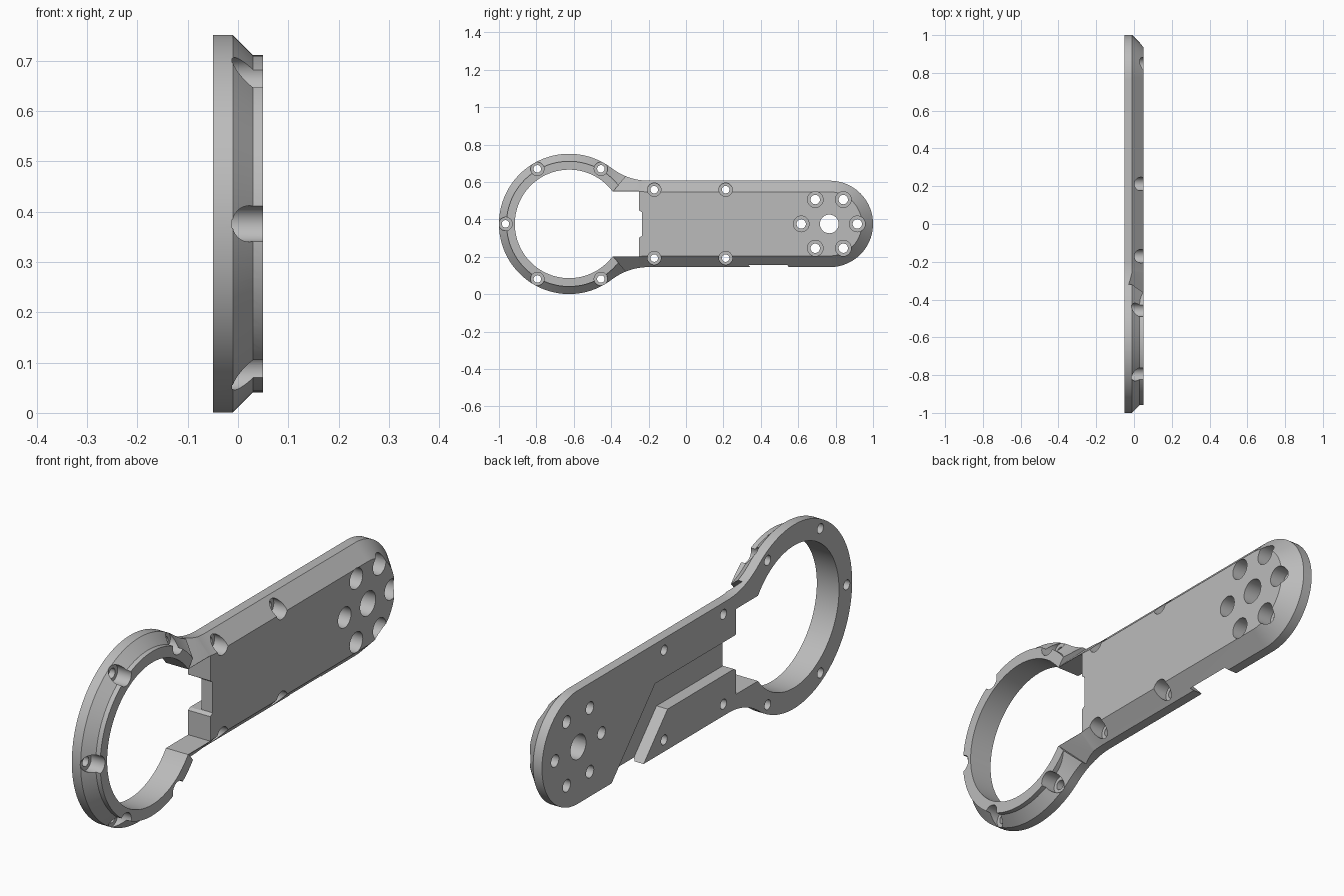
import bpy, bmesh
from math import sin, cos, asin, atan2, radians, degrees, hypot

cube = bpy.data.objects.get("Cube")
if cube:
    bpy.data.objects.remove(cube, do_unlink=True)

MID = 0.376               # height of the long axis
RING_Y, RING_R = -0.625, 0.375
ARM_H = 0.231             # half height of the arm
NECK_Y, NECK_R = -0.2, 0.324
BACK, FRONT = -0.05, 0.05

grey = bpy.data.materials.new("plain grey")
grey.use_nodes = True
colour = (0.5, 0.5, 0.5, 1)
grey.diffuse_color = colour
grey.node_tree.nodes["Principled BSDF"].inputs["Base Color"].default_value = colour


def arc(y, z, r, a0, a1, n):
    angles = [radians(a0 + (a1 - a0) * i / n) for i in range(n + 1)]
    return [(y + r * cos(a), z + r * sin(a)) for a in angles]


def circle(y, z, r, n=32):
    return arc(y, z, r, 0, 360, n)[:-1]


def finish(name, bm):
    bmesh.ops.recalc_face_normals(bm, faces=bm.faces)
    mesh = bpy.data.meshes.new(name)
    bm.to_mesh(mesh)
    bm.free()
    mesh.materials.append(grey)
    obj = bpy.data.objects.new(name, mesh)
    bpy.context.collection.objects.link(obj)
    return obj


def loft(name, sections):
    """Solid through (x, outline) sections with matching point counts."""
    bm = bmesh.new()
    loops = [[bm.verts.new((x, y, z)) for y, z in pts] for x, pts in sections]
    for a, b in zip(loops, loops[1:]):
        for i in range(len(a)):
            bm.faces.new((a[i - 1], a[i], b[i], b[i - 1]))
    bm.faces.new(loops[0])
    bm.faces.new(loops[-1])
    return finish(name, bm)


def combine(target, tool, operation="DIFFERENCE"):
    tool.hide_render = True
    mod = target.modifiers.new(tool.name, "BOOLEAN")
    mod.operation, mod.solver, mod.object = operation, "EXACT", tool
    bpy.context.view_layer.objects.active = target
    bpy.ops.object.modifier_apply(modifier=mod.name)
    bpy.data.objects.remove(tool, do_unlink=True)


def outline(d):
    """Ring, filleted neck and round-ended arm, inset by d."""
    drop = ARM_H + NECK_R
    a = degrees(atan2(drop, NECK_Y - RING_Y))
    pts = arc(RING_Y, MID, RING_R - d, a, 360 - a, 96)
    pts += arc(NECK_Y, MID - drop, NECK_R + d, 180 - a, 90, 14)[1:]
    pts += arc(0.769, MID, ARM_H - d, -90, 90, 48)
    pts += arc(NECK_Y, MID + drop, NECK_R + d, 270, 180 + a, 14)[:-1]
    return pts


# Body with a bevelled front edge
body = loft("mounting_arm", [(BACK, outline(0)), (-0.01, outline(0)), (FRONT, outline(0.06))])

# Raised lip around the ring
lip = circle(RING_Y, MID, 0.335, 96)
combine(body, loft("ring_lip", [(0, lip), (FRONT, lip)]), "UNION")

# Sloped neck facets continuing the arm bevel
for side in (1, -1):
    bm = bmesh.new()
    for x, h in ((0.061, 0.164), (-0.045, 0.27), (0.061, 0.27)):
        for y in (-0.39 + (h - 0.174) * 0.86, -0.19):
            bm.verts.new((x, y, MID + side * h))
    bmesh.ops.convex_hull(bm, input=bm.verts)
    combine(body, finish("neck_cutter", bm))

# Ring opening with the stepped notch
half = 0.174
edge = degrees(asin(half / 0.29))
opening = arc(RING_Y, MID, 0.29, edge, 360 - edge, 80)
opening += [(-0.25, MID - half), (-0.25, 0.302), (-0.235, 0.312),
            (-0.235, 0.438), (-0.25, 0.448), (-0.25, MID + half)]
combine(body, loft("opening_cutter", [(-0.1, opening), (0.1, opening)]))

# Cable channel in the back, leaving through the lower edge
channel = [(-0.3, 0.31), (0.19, 0.31), (0.387, 0.1),
           (0.593, 0.1), (0.27, 0.445), (-0.3, 0.445)]
combine(body, loft("channel_cutter", [(-0.1, channel), (0, channel)]))

# Counterbored screw holes: position, bore radius, hole radius
holes = [(p, 0.036, 0.02) for p in arc(RING_Y, MID, 0.34, 60, 300, 4)]
holes += [((y, MID + s * 0.183), 0.036, 0.02) for y in (-0.17, 0.212) for s in (1, -1)]
holes += [(p, 0.042, 0.025) for p in circle(0.766, MID, 0.15, 6)]
for (y, z), bore, hole in holes:
    small, wide = circle(y, z, hole), circle(y, z, bore)
    combine(body, loft("screw_cutter", [(-0.1, small), (-0.012, small),
                                        (-0.012, wide), (0.1, wide)]))

# Shaft hole in the arm end
shaft = circle(0.766, MID, 0.05, 40)
combine(body, loft("shaft_cutter", [(-0.1, shaft), (0.1, shaft)]))

# Smooth curves, sharp edges
bpy.ops.object.select_all(action="DESELECT")
body.select_set(True)
bpy.context.view_layer.objects.active = body
bpy.ops.object.shade_smooth_by_angle(angle=radians(25))
